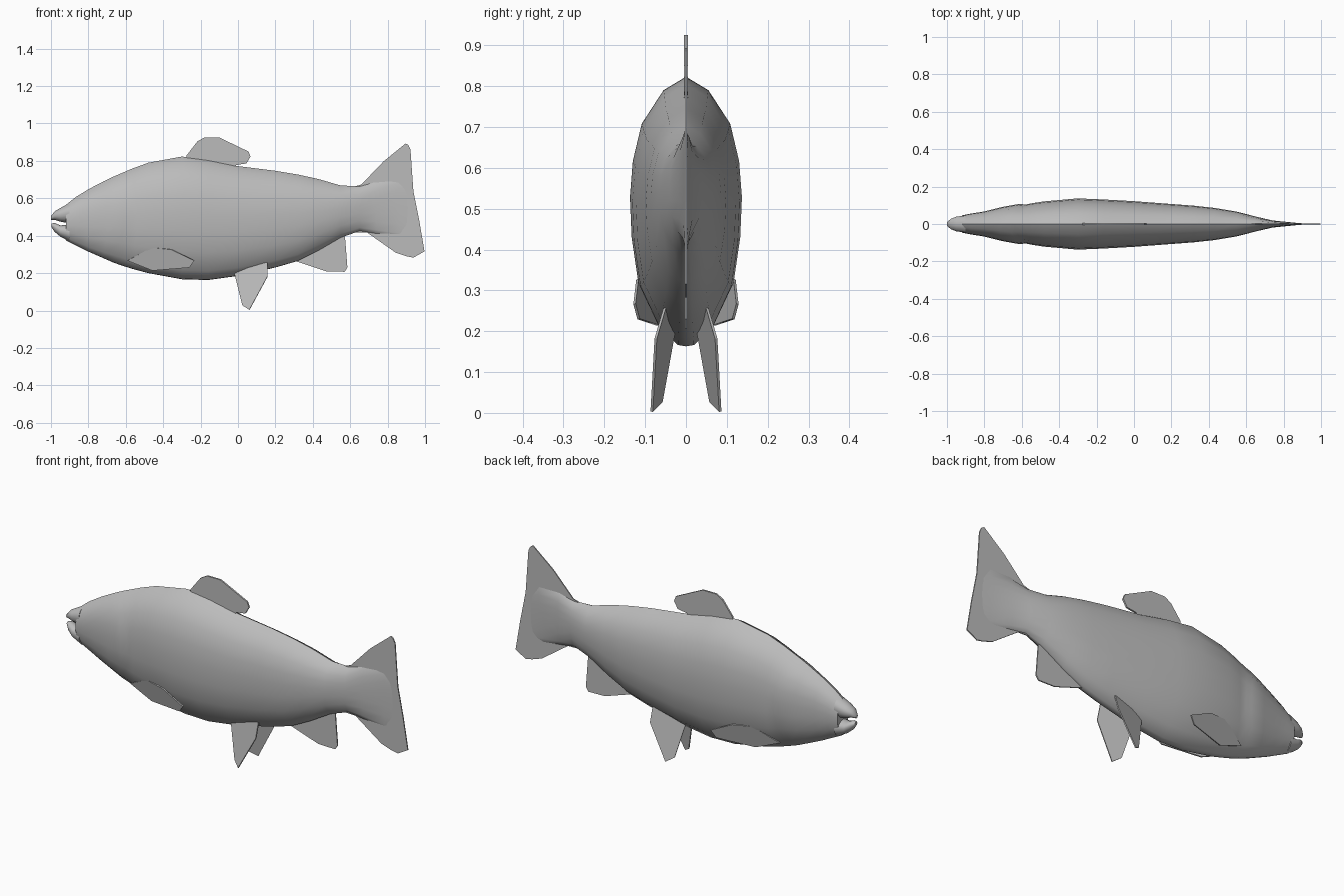
import bpy, bmesh
from mathutils import Vector

grey = bpy.data.materials.new("fish grey")
grey.diffuse_color = (0.5, 0.5, 0.5, 1)

# half cross-section: (share of half width, share of half height)
HALF = [(0, 1), (0.4, 0.9), (0.79, 0.65), (0.95, 0.37), (1, 0.1), (0.97, -0.2),
        (0.85, -0.54), (0.5, -0.85), (0.15, -0.99)]
RING = HALF + [(0, -1)] + [(-w, t) for w, t in reversed(HALF[1:])]


def finish(name, bm, angle):
    bmesh.ops.recalc_face_normals(bm, faces=bm.faces)
    mesh = bpy.data.meshes.new(name)
    bm.to_mesh(mesh)
    bm.free()
    mesh.materials.append(grey)
    ob = bpy.data.objects.new(name, mesh)
    bpy.context.collection.objects.link(ob)
    bpy.ops.object.select_all(action='DESELECT')
    ob.select_set(True)
    bpy.context.view_layer.objects.active = ob
    bpy.ops.object.shade_smooth_by_angle(angle=angle)


def loft(name, stations):
    """Skin rings given as (x, top z, bottom z, half width, rearward bow)."""
    bm = bmesh.new()
    rings = []
    for x, top, bottom, width, bow in stations:
        mid, half = (top + bottom) / 2, (top - bottom) / 2
        rings.append([bm.verts.new((x + bow * (1 - t * t), w * width, mid + t * half))
                      for w, t in RING])
    n = len(RING)
    for a, b in zip(rings, rings[1:]):
        for i in range(n):
            j = (i + 1) % n
            bm.faces.new((a[i], a[j], b[j], b[i]))
    bm.faces.new(rings[0])
    bm.faces.new(rings[-1])
    finish(name, bm, 0.8)


def fin(name, points, thick=0.006):
    """Thin plate from an outline of 3D points."""
    bm = bmesh.new()
    face = bm.faces.new([bm.verts.new(p) for p in points])
    face.normal_update()
    shift = face.normal * thick
    bmesh.ops.translate(bm, verts=bm.verts, vec=-shift / 2)
    new = bmesh.ops.extrude_face_region(bm, geom=[face], use_keep_orig=True)
    verts = [g for g in new["geom"] if isinstance(g, bmesh.types.BMVert)]
    bmesh.ops.translate(bm, verts=verts, vec=shift)
    finish(name, bm, 0.5)


# body, with a slight ridge at the gill cover and a thin tail root
loft("body", [
    (-0.92, 0.565, 0.375, 0.046, 0),
    (-0.87, 0.605, 0.35, 0.056, 0),
    (-0.80, 0.648, 0.315, 0.067, 0),
    (-0.72, 0.69, 0.28, 0.092, 0.02),
    (-0.67, 0.714, 0.258, 0.108, 0.06),
    (-0.64, 0.727, 0.247, 0.104, 0.06),
    (-0.57, 0.757, 0.224, 0.112, 0.03),
    (-0.48, 0.79, 0.20, 0.121, 0),
    (-0.30, 0.823, 0.167, 0.137, 0),
    (-0.16, 0.805, 0.163, 0.131, 0),
    (0.00, 0.772, 0.185, 0.122, 0),
    (0.20, 0.747, 0.23, 0.107, 0),
    (0.32, 0.727, 0.265, 0.098, 0),
    (0.43, 0.703, 0.32, 0.086, 0),
    (0.55, 0.668, 0.39, 0.066, 0),
    (0.65, 0.665, 0.425, 0.040, 0),
    (0.74, 0.69, 0.41, 0.019, 0),
    (0.86, 0.70, 0.39, 0.007, 0),
    (0.92, 0.66, 0.40, 0.002, 0),
])

# jaws with the open mouth between them
loft("upper_jaw", [(-1.0, 0.505, 0.485, 0.010, 0), (-0.98, 0.53, 0.485, 0.027, 0),
                   (-0.95, 0.548, 0.475, 0.039, 0), (-0.90, 0.575, 0.465, 0.046, 0)])
loft("lower_jaw", [(-0.997, 0.465, 0.445, 0.010, 0), (-0.98, 0.468, 0.42, 0.025, 0),
                   (-0.95, 0.455, 0.395, 0.037, 0), (-0.90, 0.46, 0.368, 0.045, 0)])


# fins on the middle plane
def flat(points):
    return [Vector((x, 0, z)) for x, z in points]


fin("tail_fin", flat([
    (0.56, 0.655), (0.62, 0.662), (0.66, 0.674), (0.778, 0.797), (0.896, 0.893),
    (0.91, 0.885), (0.922, 0.861), (0.938, 0.636), (0.97, 0.476), (0.997, 0.316),
    (0.938, 0.283), (0.9, 0.29), (0.842, 0.31), (0.69, 0.417), (0.56, 0.42)]))
fin("dorsal_fin", flat([
    (-0.275, 0.80), (-0.275, 0.829), (-0.217, 0.904), (-0.18, 0.925), (-0.1, 0.925),
    (0.056, 0.85), (0.067, 0.823), (0.045, 0.786), (-0.01, 0.778), (-0.01, 0.75)]), 0.009)
fin("anal_fin", flat([
    (0.313, 0.262), (0.473, 0.209), (0.57, 0.207), (0.585, 0.23), (0.572, 0.396),
    (0.5, 0.42), (0.36, 0.33)]))

# paired fins
for side, s in (("left", 1), ("right", -1)):
    fin(side + "_pectoral_fin", [Vector((x, s * y, z)) for x, y, z in [
        (-0.59, 0.056, 0.267), (-0.463, 0.101, 0.337), (-0.356, 0.119, 0.326),
        (-0.233, 0.126, 0.267), (-0.26, 0.116, 0.23), (-0.457, 0.068, 0.214)]])
    fin(side + "_pelvic_fin", [Vector((x, s * y, z)) for x, y, z in [
        (-0.024, 0.025, 0.22), (0.024, 0.06, 0.027), (0.061, 0.084, 0.003),
        (0.158, 0.074, 0.182), (0.158, 0.052, 0.257), (0.0, 0.03, 0.25)]])
